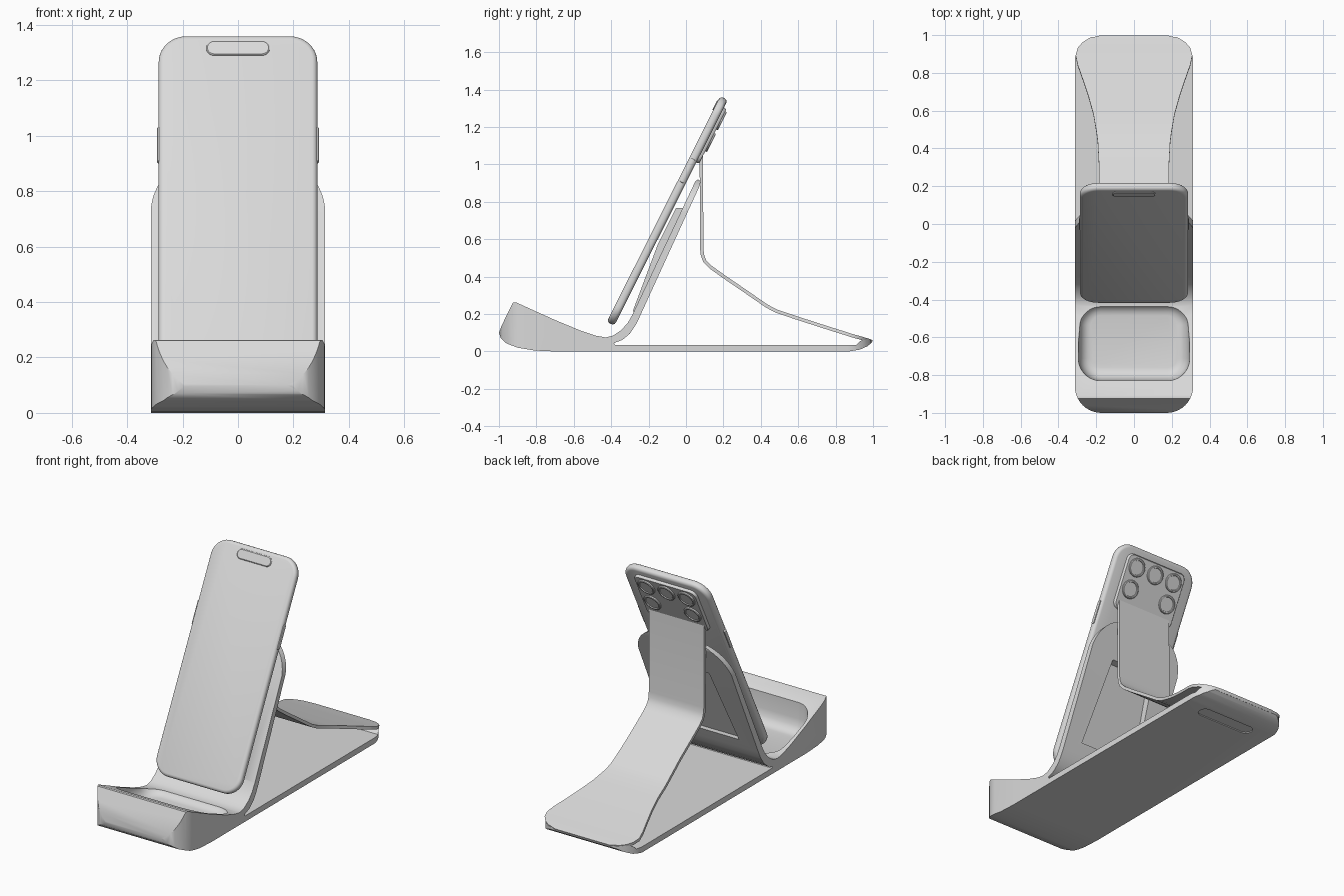
import bpy, bmesh, math
from mathutils import Matrix, Vector

cube = bpy.data.objects.get("Cube")
if cube:
    bpy.data.objects.remove(cube)

grey = bpy.data.materials.new("light grey plastic")
grey.use_nodes = True
colour = (0.7, 0.7, 0.7, 1)
grey.diffuse_color = colour
grey.node_tree.nodes["Principled BSDF"].inputs["Base Color"].default_value = colour
HALF = 0.313


def make_object(name, bm):
    bmesh.ops.recalc_face_normals(bm, faces=bm.faces)
    mesh = bpy.data.meshes.new(name)
    bm.to_mesh(mesh)
    bm.free()
    mesh.materials.append(grey)
    obj = bpy.data.objects.new(name, mesh)
    bpy.context.collection.objects.link(obj)
    return obj


def loft(name, loops, matrix=None):
    """Closed solid through a stack of equal-length point loops."""
    bm = bmesh.new()
    rings = [[bm.verts.new(p) for p in loop] for loop in loops]
    for a, b in zip(rings, rings[1:]):
        for i in range(len(a)):
            j = (i + 1) % len(a)
            bm.faces.new((a[i], a[j], b[j], b[i]))
    bm.faces.new(rings[0])
    bm.faces.new(rings[-1])
    if matrix:
        bm.transform(matrix)
    return make_object(name, bm)


def rounded(hw, low, high, r_low, r_high, steps=10):
    """Rounded rectangle outline, centred on the first axis."""
    points = []
    for sx, v, sv, r, start in ((1, low, 1, r_low, 270), (1, high, -1, r_high, 0),
                                (-1, high, -1, r_high, 90), (-1, low, 1, r_low, 180)):
        for i in range(steps + 1):
            a = math.radians(start + 90 * i / steps)
            points.append((sx * (hw - r) + r * math.cos(a), v + sv * r + r * math.sin(a)))
    return points


def layered(name, hw, low, high, r, layers, matrix=None):
    """Rounded slab from (height, inset) layers."""
    loops = []
    for z, inset in layers:
        outline = rounded(hw - inset, low + inset, high - inset, r - inset, r - inset)
        loops.append([(x, y, z) for x, y in outline])
    return loft(name, loops, matrix)


def side_prism(name, profile, hw):
    return loft(name, [[(x, y, z) for y, z in profile] for x in (-hw, hw)])


def apply_modifiers(obj):
    graph = bpy.context.evaluated_depsgraph_get()
    mesh = bpy.data.meshes.new_from_object(obj.evaluated_get(graph))
    obj.modifiers.clear()
    obj.data = mesh


def combine(obj, tool, operation):
    mod = obj.modifiers.new("shape", 'BOOLEAN')
    mod.operation, mod.solver, mod.object = operation, 'EXACT', tool
    tool.hide_render = True
    apply_modifiers(obj)
    bpy.data.objects.remove(tool)


def smooth(obj, angle=35):
    bpy.ops.object.select_all(action='DESELECT')
    obj.select_set(True)
    bpy.context.view_layer.objects.active = obj
    bpy.ops.object.shade_smooth_by_angle(angle=math.radians(angle))


# Stand body: tray, base plate and back rest share one side profile
stand = side_prism("stand_body", [
    (-0.70, 0), (0.87, 0), (0.93, 0.01), (0.97, 0.028), (0.99, 0.045), (0.99, 0.06),
    (0.96, 0.068), (0.93, 0.055), (0.91, 0.035), (-0.38, 0.035), (-0.385, 0.045),
    (-0.34, 0.062), (-0.30, 0.095), (-0.27, 0.14), (-0.25, 0.18),
    (0.075, 0.89), (0.077, 0.91), (0.065, 0.92), (0.05, 0.91),
    (-0.285, 0.2), (-0.31, 0.155), (-0.345, 0.115), (-0.39, 0.085), (-0.43, 0.075),
    (-0.48, 0.084), (-0.56, 0.11), (-0.70, 0.168), (-0.91, 0.263), (-0.925, 0.262),
    (-0.985, 0.14), (-1.0, 0.1), (-0.99, 0.07), (-0.96, 0.043), (-0.90, 0.02),
    (-0.81, 0.005)], HALF + 0.05)
plan = rounded(HALF, -1, 1, 0.14, 0.14)
combine(stand, loft("plan_cutter", [[(x, y, z) for x, y in plan] for z in (-1, 2)]), 'INTERSECT')
arch = rounded(HALF + 0.002, -0.2, 0.921, 0.02, 0.2)
combine(stand, loft("arch_cutter", [[(x, y, z) for x, z in arch] for y in (-2, 2)]), 'INTERSECT')

# Scooped tray
combine(stand, layered("bowl_cutter", 0.297, -0.83, -0.415, 0.12, [
    (0.05, 0.07), (0.054, 0.05), (0.066, 0.03), (0.09, 0.013), (0.13, 0.004), (0.4, -0.006)]),
    'DIFFERENCE')

# Support pad in front of the rest, hollow from behind
combine(stand, side_prism("pad", [
    (-0.28, 0.2), (-0.283, 0.22), (-0.15, 0.575), (-0.053, 0.768),
    (-0.012, 0.765), (0.0, 0.755), (-0.262, 0.2)], 0.23), 'UNION')
corners = ((-0.2, 0.24), (0.2, 0.24), (0.15, 0.71), (-0.15, 0.71))
front_loop = [(x, -0.263 + 0.42 * (z - 0.22), z) for x, z in corners]
combine(stand, loft("window_cutter", [front_loop, [(x, 0.4, z) for x, z in corners]]), 'DIFFERENCE')

# Shallow pill recess under the rear
combine(stand, layered("slot_cutter", 0.19, 0.77, 0.85, 0.039, [(-0.1, 0), (0.006, 0)]), 'DIFFERENCE')
smooth(stand)

# Rear strap: ribbon of (y, z, half width) rows
bm = bmesh.new()
previous = None
for y, z, hw in ((0.082, 1.06, 0.185), (0.084, 0.55, 0.185), (0.088, 0.515, 0.185),
                 (0.1, 0.483, 0.185), (0.13, 0.452, 0.185), (0.2, 0.402, 0.185),
                 (0.32, 0.32, 0.186), (0.43, 0.244, 0.192), (0.48, 0.217, 0.198),
                 (0.58, 0.183, 0.215), (0.67, 0.154, 0.24), (0.76, 0.125, 0.27),
                 (0.84, 0.1, 0.298), (0.89, 0.084, 0.309), (0.93, 0.073, 0.298),
                 (0.96, 0.064, 0.272), (0.98, 0.058, 0.24), (0.995, 0.052, 0.18)):
    row = [bm.verts.new((s * hw, y, z)) for s in (-1, 1)]
    if previous:
        bm.faces.new((previous[0], previous[1], row[1], row[0]))
    previous = row
strap = make_object("rear_strap", bm)
mod = strap.modifiers.new("thickness", 'SOLIDIFY')
mod.thickness, mod.offset = 0.018, 0
apply_modifiers(strap)
smooth(strap, 40)

# Phone slab, leaning back
lean = Matrix.Translation((0, -0.1, 0.7515)) @ Matrix.Rotation(math.radians(63.3), 4, 'X')
smooth(layered("phone", 0.286, -0.675, 0.675, 0.1, [
    (-0.0225, 0.018), (-0.02, 0.009), (-0.013, 0.002), (-0.006, 0), (0.006, 0),
    (0.013, 0.002), (0.02, 0.009), (0.0225, 0.018)], lean), 50)
smooth(layered("front_sensor_pill", 0.115, 0.59, 0.65, 0.029, [
    (0.02, 0), (0.025, 0.001), (0.028, 0.005)], lean))
for side, label in ((1, "left"), (-1, "right")):
    place = lean @ Matrix.Translation((side * 0.285, 0, 0))
    smooth(layered(label + "_button", 0.007, 0.17, 0.31, 0.006,
                   [(-0.01, 0.002), (-0.007, 0), (0.007, 0), (0.01, 0.002)], place))

# Camera plate and lenses on the back
smooth(layered("camera_plate", 0.21, 0.3, 0.63, 0.04, [
    (-0.02, 0), (-0.032, 0.001), (-0.038, 0.006)], lean))
for i, (x, v) in enumerate(((-0.135, 0.56), (0, 0.56), (0.135, 0.56), (-0.135, 0.43), (0.135, 0.43))):
    place = lean @ Matrix.Translation((x, v, 0))
    smooth(layered("camera_lens_%d" % (i + 1), 0.055, -0.055, 0.055, 0.0549, [
        (-0.03, 0), (-0.045, 0.001), (-0.048, 0.005), (-0.048, 0.012), (-0.043, 0.014)], place))
